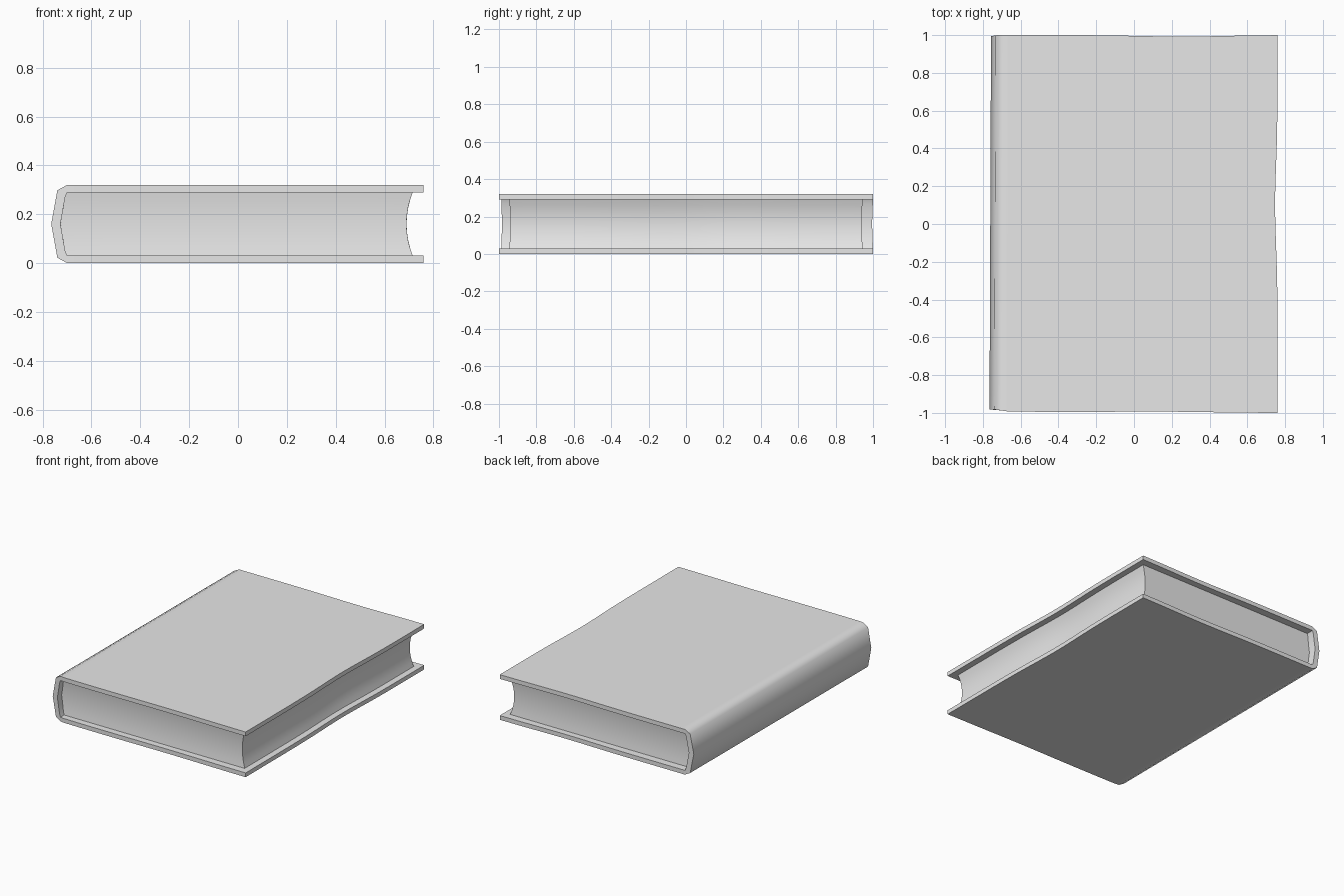
import bpy, bmesh, math

cube = bpy.data.objects.get("Cube")
if cube:
    bpy.data.objects.remove(cube, do_unlink=True)

MID = 0.16          # height of the book's middle plane
STEPS = 24          # divisions along the spine direction

grey = bpy.data.materials.new("plain_grey")
grey.use_nodes = True
grey.diffuse_color = (0.8, 0.8, 0.8, 1)
grey.node_tree.nodes["Principled BSDF"].inputs["Base Color"].default_value = (0.8, 0.8, 0.8, 1)


def bump(v, centre, width):
    return math.exp(-((v - centre) / width) ** 2)


def sweep(name, rows, ends):
    """Sweep a grid-shaped (x, z) section along y; ends(x, z) gives its y limits."""
    bm = bmesh.new()
    m, n = len(rows), len(rows[0])
    layers = []
    for k in range(STEPS + 1):
        layer = []
        for row in rows:
            line = []
            for x, z in row:
                y0, y1 = ends(x, z)
                y = y0 + (y1 - y0) * k / STEPS
                # slightly worn, wavy fore edge and a gently slanted spine
                across = (x + 0.765) / 1.525
                dx = -0.013 * bump(y, 0.1, 0.3) * across ** 2
                dx += 0.004 * (1 + y) * (1 - across)
                line.append(bm.verts.new((x + dx, y, MID + z)))
            layer.append(line)
        layers.append(layer)

    # end caps
    for layer in (layers[0], layers[-1]):
        for i in range(m - 1):
            for j in range(n - 1):
                bm.faces.new((layer[i][j], layer[i][j + 1], layer[i + 1][j + 1], layer[i + 1][j]))

    # sides around the outline of the section
    loop = [(0, j) for j in range(n)] + [(i, n - 1) for i in range(1, m)]
    loop += [(m - 1, j) for j in range(n - 2, -1, -1)] + [(i, 0) for i in range(m - 2, 0, -1)]
    for a, b in zip(layers, layers[1:]):
        for (i, j), (p, q) in zip(loop, loop[1:] + loop[:1]):
            bm.faces.new((a[i][j], a[p][q], b[p][q], b[i][j]))

    bmesh.ops.delete(bm, geom=[v for v in bm.verts if not v.link_faces], context='VERTS')
    bmesh.ops.recalc_face_normals(bm, faces=bm.faces[:])
    mesh = bpy.data.meshes.new(name)
    bm.to_mesh(mesh)
    bm.free()
    mesh.materials.append(grey)
    obj = bpy.data.objects.new(name, mesh)
    bpy.context.collection.objects.link(obj)
    bpy.ops.object.select_all(action='DESELECT')
    obj.select_set(True)
    bpy.context.view_layer.objects.active = obj
    bpy.ops.object.shade_smooth_by_angle(angle=math.radians(60))
    return obj


def mirrored(half):
    return half + [(x, -z) for x, z in reversed(half[:-1])]


# Cover: two boards joined by a bowed spine
board = [0.76 - 0.12 * i for i in range(12)] + [-0.67]
outer = [(x, 0.16) for x in board] + [(-0.70, 0.16), (-0.74, 0.138), (-0.765, 0)]
inner = [(x, 0.13) for x in board] + [(-0.70, 0.13), (-0.708, 0.11), (-0.727, 0)]


def cover_ends(x, z):
    spine = max(0, min(1, (-0.66 - x) / 0.08))
    front = -1 + 0.007 * (0.76 - x) / 1.5 + 0.004 * bump(x, 0.15, 0.3) + 0.011 * spine
    back = 1 - 0.008 * bump(x, 0.25, 0.3) - 0.006 * spine * (1 - abs(z) / 0.16)
    return front, back


sweep("cover", [mirrored(outer), mirrored(inner)], cover_ends)

# Pages: block with a hollow fore edge and a rounded back
page_rows = []
for r in range(9):
    t = r / 4 - 1
    left, right = -0.735 + 0.024 * abs(t), 0.69 + 0.026 * t * t
    page_rows.append([(left + (right - left) * c / 8, 0.132 * t) for c in range(9)])


def page_ends(x, z):
    y = 0.937 + 0.01 * (z / 0.132) ** 2
    return -y, y


sweep("pages", page_rows, page_ends)
